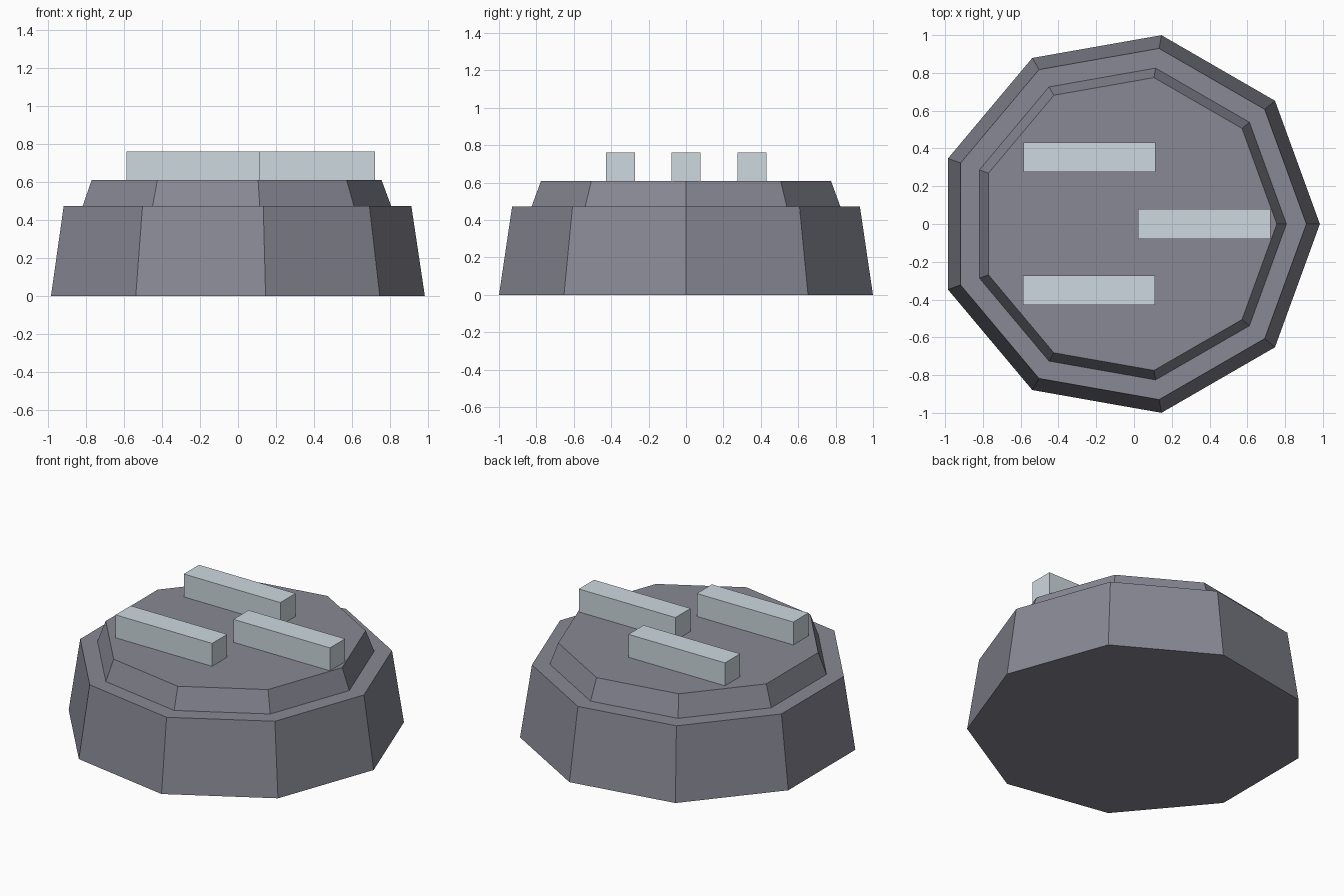
import bpy
import bmesh
from math import radians, cos, sin

cube = bpy.data.objects.get("Cube")
if cube:
    bpy.data.objects.remove(cube, do_unlink=True)

SIDES = 9
CENTRE_X = -0.031


def material(name, colour):
    m = bpy.data.materials.new(name)
    m.use_nodes = True
    m.diffuse_color = colour
    m.node_tree.nodes["Principled BSDF"].inputs["Base Color"].default_value = colour
    return m


def finish(name, bm, mat):
    bmesh.ops.recalc_face_normals(bm, faces=bm.faces[:])
    mesh = bpy.data.meshes.new(name)
    bm.to_mesh(mesh)
    bm.free()
    mesh.materials.append(mat)
    obj = bpy.data.objects.new(name, mesh)
    bpy.context.collection.objects.link(obj)
    return obj


def stacked_rings(name, profile, mat):
    """Nine-sided body through (radius, height) rings, capped at both ends."""
    bm = bmesh.new()
    rings = []
    for radius, z in profile:
        angles = [radians(360 * i / SIDES) for i in range(SIDES)]
        rings.append([bm.verts.new((CENTRE_X + radius * cos(a), radius * sin(a), z))
                      for a in angles])
    for low, high in zip(rings, rings[1:]):
        for i in range(SIDES):
            j = (i + 1) % SIDES
            bm.faces.new((low[i], low[j], high[j], high[i]))
    bm.faces.new(rings[0])
    bm.faces.new(rings[-1])
    return finish(name, bm, mat)


def bar(name, x, y, mat):
    bm = bmesh.new()
    bmesh.ops.create_cube(bm, size=1)
    bmesh.ops.scale(bm, vec=(0.7, 0.157, 0.15), verts=bm.verts)
    bmesh.ops.translate(bm, vec=(x, y, 0.685), verts=bm.verts)
    return finish(name, bm, mat)


stone = material("slate grey", (0.242, 0.246, 0.292, 1))
pale = material("pale blue grey", (0.61, 0.69, 0.73, 1))

# Tapered body with a ledge and a raised upper tier
stacked_rings("stepped_base",
              [(1.015, 0), (0.944, 0.473), (0.838, 0.473), (0.787, 0.61)], stone)

# Three staggered bars on the top
bar("back_bar", -0.235, 0.353, pale)
bar("middle_bar", 0.372, 0.0, pale)
bar("front_bar", -0.238, -0.35, pale)
